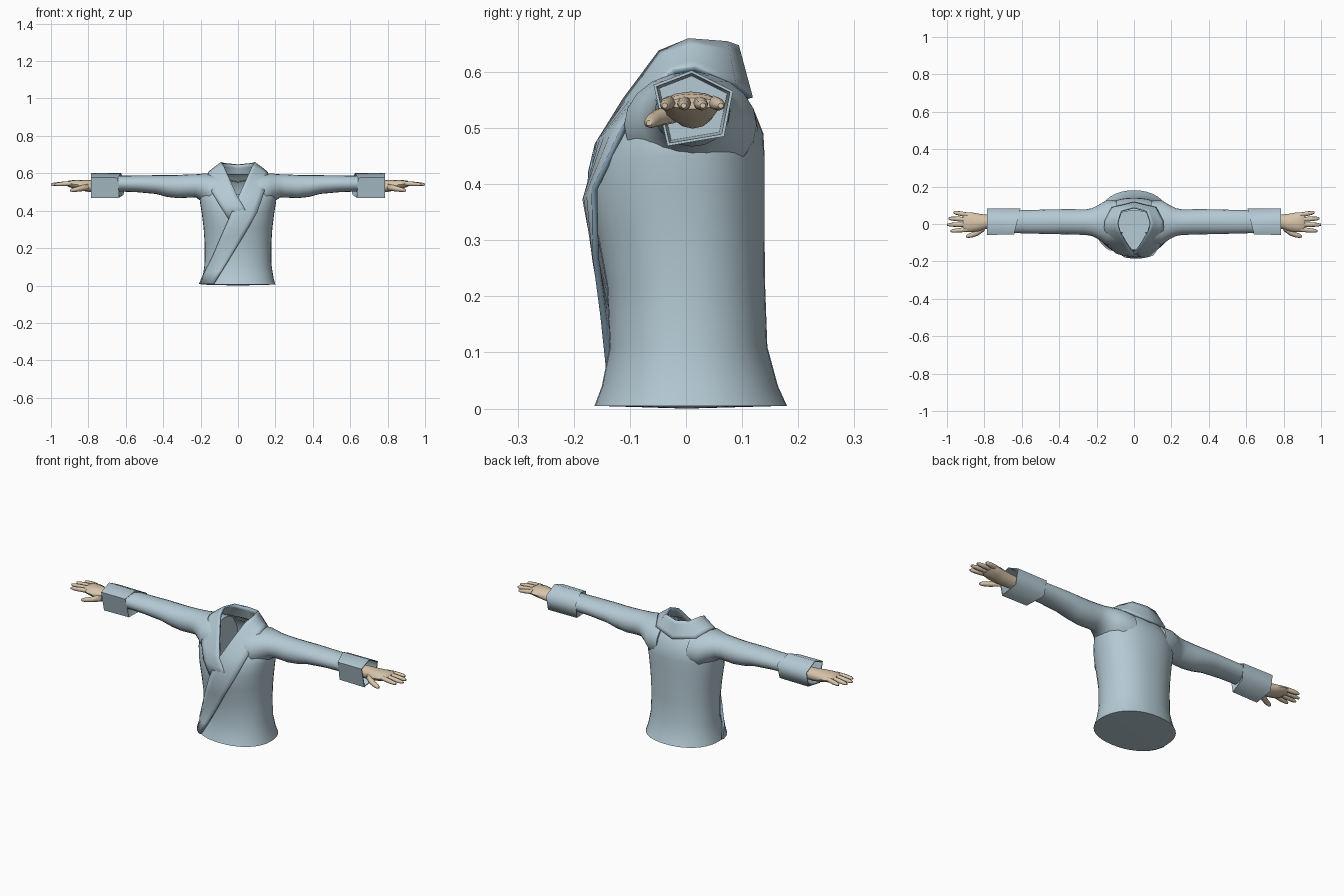
import bpy, bmesh, math
from mathutils import Vector

if "Cube" in bpy.data.objects:
    bpy.data.objects.remove(bpy.data.objects["Cube"])


def material(name, rgb):
    m = bpy.data.materials.new(name)
    m.diffuse_color = (*rgb, 1)
    m.use_nodes = True
    m.node_tree.nodes["Principled BSDF"].inputs["Base Color"].default_value = m.diffuse_color
    return m


CLOTH = material("pale_blue_cloth", (0.46, 0.59, 0.66))
TRIM = material("blue_trim", (0.26, 0.39, 0.50))
SKIN = material("skin", (0.69, 0.56, 0.41))


def finish(bm, name, mat, angle=50, mirror=False, normals=True):
    if normals:
        bmesh.ops.recalc_face_normals(bm, faces=bm.faces)
    me = bpy.data.meshes.new(name)
    bm.to_mesh(me)
    bm.free()
    me.materials.append(mat)
    ob = bpy.data.objects.new(name, me)
    bpy.context.collection.objects.link(ob)
    bpy.ops.object.select_all(action='DESELECT')
    ob.select_set(True)
    bpy.context.view_layer.objects.active = ob
    bpy.ops.object.shade_smooth_by_angle(angle=math.radians(angle))
    if mirror:
        ob.modifiers.new("mirror", 'MIRROR')
    return ob


def loft(bm, rings, closed=True, caps=(True, True)):
    """Skin a list of equal-length point rings."""
    vs = [[bm.verts.new(p) for p in r] for r in rings]
    n = len(vs[0])
    for a, b in zip(vs, vs[1:]):
        for i in range(n if closed else n - 1):
            j = (i + 1) % n
            bm.faces.new((a[i], a[j], b[j], b[i]))
    if caps[0]:
        bm.faces.new(vs[0])
    if caps[1]:
        bm.faces.new(vs[-1])


def tube(bm, rows, n):
    """Tube along x; rows are (x, y, z, y radius, z radius)."""
    loft(bm, [[(x, y + ry * math.cos(2 * math.pi * i / n), z + rz * math.sin(2 * math.pi * i / n))
               for i in range(n)] for x, y, z, ry, rz in rows])


# Torso rows: height, half width, front depth, back depth
TORSO = [(0.005, 0.200, 0.163, 0.180), (0.04, 0.190, 0.150, 0.164), (0.11, 0.179, 0.136, 0.145),
         (0.22, 0.178, 0.141, 0.141), (0.31, 0.184, 0.158, 0.140), (0.39, 0.194, 0.170, 0.140),
         (0.45, 0.204, 0.157, 0.140), (0.49, 0.206, 0.138, 0.138), (0.53, 0.185, 0.108, 0.122),
         (0.57, 0.155, 0.075, 0.100), (0.595, 0.120, 0.050, 0.070)]
POWER = 2.2


def torso_row(z):
    for a, b in zip(TORSO, TORSO[1:]):
        if z <= b[0]:
            t = max(0, (z - a[0]) / (b[0] - a[0]))
            return [p + (q - p) * t for p, q in zip(a, b)]
    return TORSO[-1]


def on_chest(x, z, off):
    """Point on the torso front, pushed outward by off."""
    _, hx, f, _ = torso_row(z)
    u = max(-1, min(1, x / hx))
    y = -f * (1 - abs(u) ** POWER) ** (1 / POWER)
    d = Vector((u / hx, y / f / f, 0)).normalized() * off
    return (x + d.x, y + d.y, z)


# Torso with a V neck opening and a closed hem
bm = bmesh.new()
rings = []
for z, hx, f, b in TORSO:
    ring = []
    for i in range(40):
        a = 2 * math.pi * i / 40
        c, s = math.cos(a), math.sin(a)
        e = 2 / POWER
        ring.append((math.copysign(abs(c) ** e, c) * hx,
                     math.copysign(abs(s) ** e, s) * (b if s > 0 else f), z))
    rings.append(ring)
loft(bm, rings, caps=(False, False))
hem = [v for v in bm.verts if v.co.z < 0.006]
hub = bm.verts.new((0, 0, 0))
for e in [e for e in bm.edges if e.verts[0] in hem and e.verts[1] in hem]:
    bm.faces.new((*e.verts, hub))
gone = []
for face in bm.faces:
    c = face.calc_center_median()
    if c.y < 0 and c.z > 0.5 and abs(c.x) < (c.z - 0.46) * 0.5:
        gone.append(face)
bmesh.ops.delete(bm, geom=gone, context='FACES')
finish(bm, "robe_body", CLOTH, 50)

# Collar and lapels: one band from the under lapel, round the neck, down to the hem
COLS = 6


def chest_section(outer, inner, off):
    out = []
    for k in range(COLS):
        t = k / (COLS - 1)
        out.append(on_chest(outer[0] + (inner[0] - outer[0]) * t,
                            outer[1] + (inner[1] - outer[1]) * t, off))
    return out


def free_section(outer, inner):
    return [Vector(outer).lerp(Vector(inner), k / (COLS - 1)) for k in range(COLS)]


def flip(sec):
    return [(-p[0], p[1], p[2]) for p in sec]


neck = [chest_section((0.135, 0.50), (0.0, 0.47), 0.010),
        free_section((0.150, -0.062, 0.562), (0.036, -0.108, 0.55)),
        free_section((0.157, -0.020, 0.600), (0.074, -0.045, 0.635)),
        free_section((0.155, 0.015, 0.605), (0.088, 0.005, 0.656)),
        free_section((0.118, 0.085, 0.575), (0.068, 0.070, 0.652))]
back = [free_section((0, 0.114, 0.553), (0, 0.089, 0.646))]
over = [chest_section((0.096, 0.39), (-0.045, 0.36), 0.012),
        chest_section((0.03, 0.27), (-0.086, 0.26), 0.012),
        chest_section((-0.03, 0.165), (-0.130, 0.15), 0.010),
        chest_section((-0.085, 0.075), (-0.170, 0.07), 0.008),
        chest_section((-0.128, 0.008), (-0.198, 0.008), 0.006)]
under = [chest_section((-0.045, 0.35), (0.05, 0.38), 0.005),
         chest_section((-0.095, 0.43), (0.03, 0.42), 0.006)]
bm = bmesh.new()
loft(bm, under + [flip(s) for s in neck] + back + neck[::-1] + over, closed=False, caps=(False, False))
collar = finish(bm, "collar_and_lapels", CLOTH, 50)
collar.data.materials.append(TRIM)
mod = collar.modifiers.new("thickness", 'SOLIDIFY')
mod.thickness = 0.011
mod.offset = 0
mod.material_offset_rim = 1

# Sleeves, flaring into the shoulders
bm = bmesh.new()
tube(bm, [(0.09, 0.008, 0.500, 0.120, 0.098), (0.15, 0.008, 0.506, 0.118, 0.094),
          (0.19, 0.010, 0.522, 0.092, 0.076), (0.225, 0.010, 0.533, 0.074, 0.062),
          (0.26, 0.010, 0.532, 0.068, 0.062), (0.32, 0.011, 0.529, 0.068, 0.062),
          (0.38, 0.012, 0.532, 0.067, 0.058), (0.44, 0.012, 0.540, 0.066, 0.050),
          (0.55, 0.012, 0.544, 0.063, 0.044), (0.66, 0.012, 0.545, 0.060, 0.042)], 20)
finish(bm, "sleeves", CLOTH, 60, True)

# Turned back cuffs, five sided, hollow toward the hand
CUFF = [(0.010, 0.603), (0.084, 0.566), (0.068, 0.485), (-0.033, 0.468), (-0.058, 0.577)]


def cuff_ring(x, scale, slant=0):
    return [(x - slant * (y - 0.01), 0.012 + (y - 0.012) * scale, 0.537 + (z - 0.537) * scale)
            for y, z in CUFF]


bm = bmesh.new()
loft(bm, [cuff_ring(0.635, 0.75, 0.24), cuff_ring(0.625, 0.98, 0.24), cuff_ring(0.785, 1.0),
          cuff_ring(0.785, 0.92), cuff_ring(0.70, 0.85)])
finish(bm, "cuffs", CLOTH, 75, True)

# Hands: palm, four fingers and a thumb
bm = bmesh.new()
tube(bm, [(0.69, 0.012, 0.530, 0.034, 0.030), (0.79, 0.012, 0.531, 0.038, 0.032),
          (0.83, 0.008, 0.535, 0.047, 0.029), (0.87, 0.009, 0.541, 0.053, 0.024),
          (0.905, 0.011, 0.544, 0.052, 0.017), (0.915, 0.011, 0.544, 0.044, 0.010)], 12)
for y0, y1, tip in [(-0.029, -0.038, 0.980), (-0.003, -0.004, 1.0), (0.024, 0.030, 0.993), (0.049, 0.062, 0.965)]:
    rows = []
    for t, r in [(0, 0.0125), (0.5, 0.0125), (0.85, 0.010), (1, 0.005)]:
        rows.append((0.89 + (tip - 0.89) * t, y0 + (y1 - y0) * t, 0.546 - 0.006 * t, r, r * 0.95))
    tube(bm, rows, 8)
tube(bm, [(0.80, -0.020, 0.527, 0.018, 0.018), (0.835, -0.045, 0.520, 0.017, 0.016),
          (0.865, -0.058, 0.514, 0.014, 0.013), (0.888, -0.064, 0.510, 0.011, 0.010),
          (0.897, -0.066, 0.509, 0.005, 0.005)], 8)
finish(bm, "hands", SKIN, 50, True)
